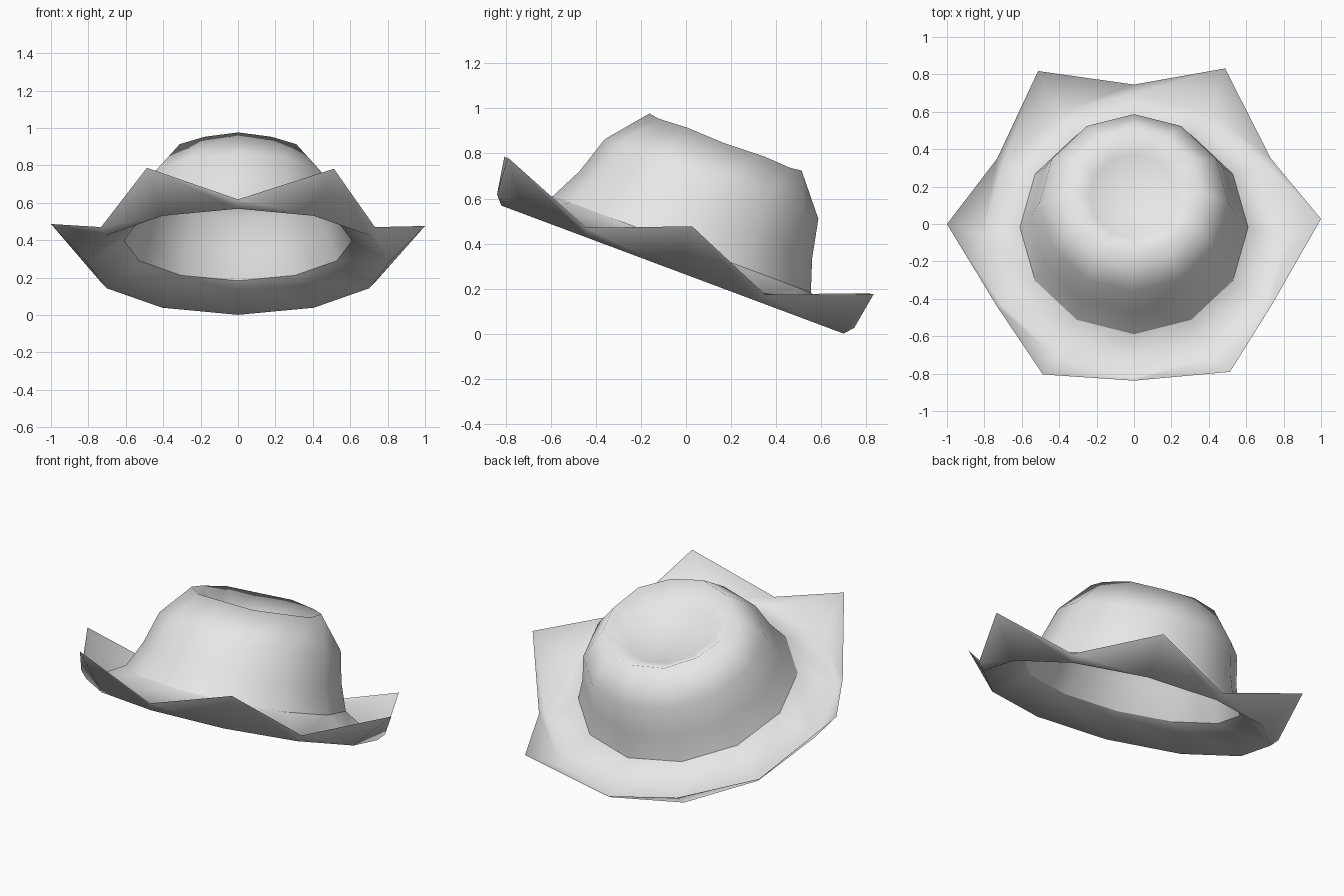
import bpy, bmesh, math
from mathutils import Matrix

if "Cube" in bpy.data.objects:
    bpy.data.objects.remove(bpy.data.objects["Cube"])

SIDES = 12
TILT = math.radians(-20.5)          # front raised, back lowered
PLACE = Matrix.Translation((0, -0.06, 0.285)) @ Matrix.Rotation(TILT, 4, 'X')

felt = bpy.data.materials.new("light_grey_felt")
felt.diffuse_color = (0.8, 0.8, 0.8, 1)
felt.use_nodes = True
felt.node_tree.nodes["Principled BSDF"].inputs["Base Color"].default_value = felt.diffuse_color


def loft(name, rings, cap=None):
    """Skin rings of (even radius, even height, odd radius, odd height, y shift, twist)."""
    bm = bmesh.new()
    loops = []
    for r0, z0, r1, z1, dy, twist in rings:
        loop = []
        for i in range(SIDES):
            r, z = (r1, z1) if i % 2 else (r0, z0)
            a = math.tau * i / SIDES + (twist if i % 2 else 0)
            loop.append(bm.verts.new((-r * math.sin(a), r * math.cos(a) + dy, z)))
        loops.append(loop)
    for a, b in zip(loops, loops[1:]):
        for i in range(SIDES):
            j = (i + 1) % SIDES
            bm.faces.new((a[i], a[j], b[j], b[i]))
    if cap:
        c = bm.verts.new((0, cap[0], cap[1]))
        for i in range(SIDES):
            bm.faces.new((loops[-1][i], loops[-1][(i + 1) % SIDES], c))
    for f in bm.faces:
        f.smooth = True
    me = bpy.data.meshes.new(name)
    bm.to_mesh(me)
    bm.free()
    me.transform(PLACE)
    me.materials.append(felt)
    ob = bpy.data.objects.new(name, me)
    bpy.context.collection.objects.link(ob)
    return ob


def even(r, z, dy=0.0):
    return (r, z, r, z, dy, 0.0)


# Brim: every second rim point flares up into a peak
loft("brim", [
    (0.845, 0.04, 1.0, 0.21, 0.0, math.radians(0.85)),
    even(0.81, 0.0),
    even(0.61, 0.12),
])

# Crown: open below, dented on top
loft("crown", [
    even(0.61, 0.12),
    even(0.55, 0.265, 0.012),
    even(0.505, 0.437, 0.022),
    (0.36, 0.612, 0.36, 0.605, 0.022, 0.0),
    even(0.24, 0.53, 0.022),
], cap=(0.022, 0.515))
